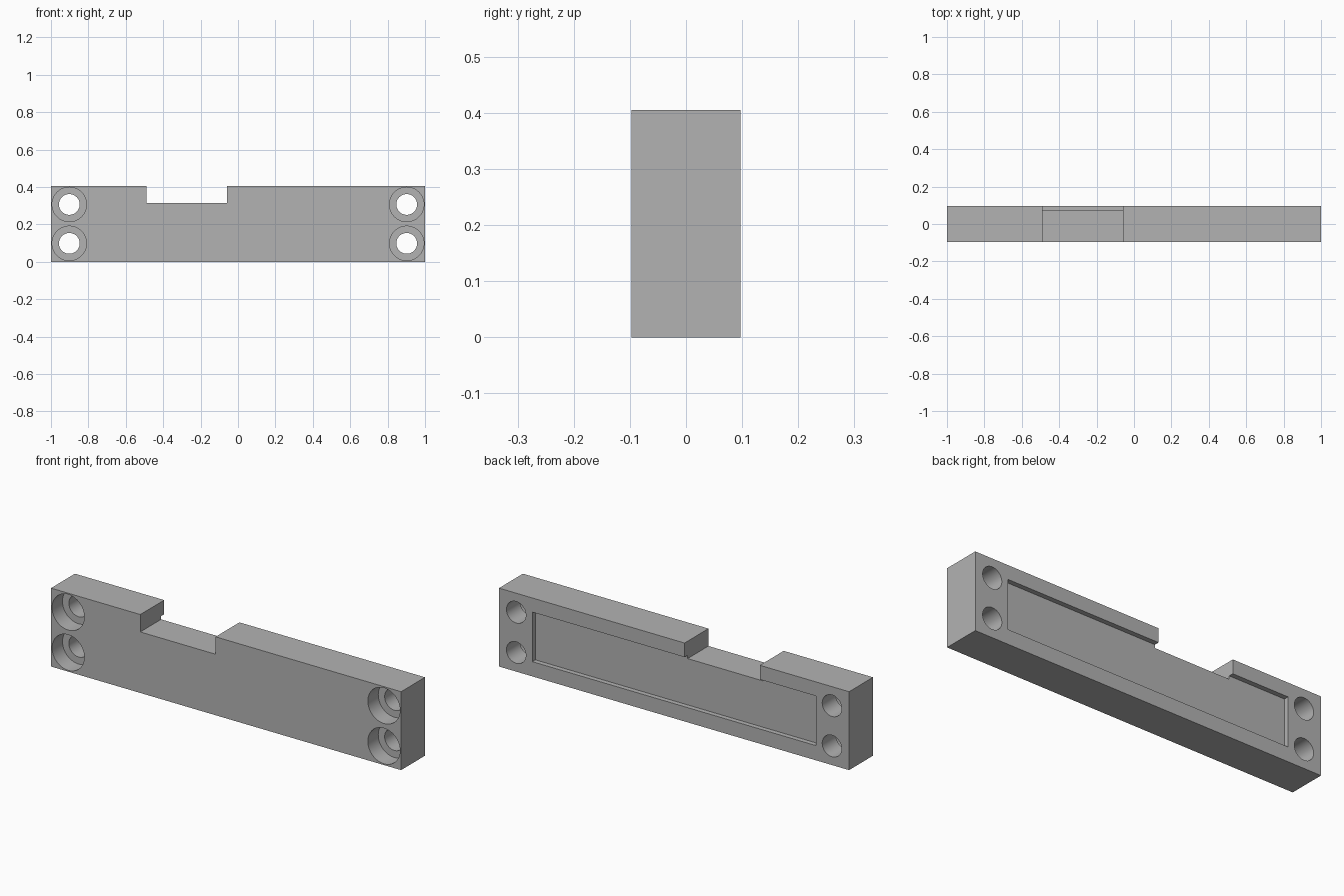
import bpy
import math

cube = bpy.data.objects.get("Cube")
if cube:
    bpy.data.objects.remove(cube, do_unlink=True)

LENGTH, DEPTH, HEIGHT = 2.0, 0.195, 0.405
FRONT, BACK = -DEPTH / 2, DEPTH / 2
OVER = 0.1  # how far cutters reach past the body

grey = bpy.data.materials.new("plain grey")
grey.use_nodes = True
colour = (0.45, 0.45, 0.45, 1)
grey.diffuse_color = colour
grey.node_tree.nodes["Principled BSDF"].inputs["Base Color"].default_value = colour


def box(name, x, y, z):
    """Box spanning the given (low, high) ranges."""
    spans = (x, y, z)
    bpy.ops.mesh.primitive_cube_add(size=1, location=[sum(s) / 2 for s in spans])
    ob = bpy.context.object
    ob.name = name
    ob.scale = [s[1] - s[0] for s in spans]
    bpy.ops.object.transform_apply(location=True, rotation=False, scale=True)
    ob.data.materials.append(grey)
    return ob


def bore(name, x, z, radius, y0, y1):
    """Cylinder along y between y0 and y1."""
    bpy.ops.mesh.primitive_cylinder_add(
        vertices=64, radius=radius, depth=y1 - y0,
        location=(x, (y0 + y1) / 2, z), rotation=(math.pi / 2, 0, 0))
    ob = bpy.context.object
    ob.name = name
    ob.data.materials.append(grey)
    return ob


def cut(target, cutter):
    """Subtract the cutter from the target, then remove it."""
    cutter.hide_render = True
    bpy.context.view_layer.objects.active = target
    mod = target.modifiers.new("cut", 'BOOLEAN')
    mod.operation = 'DIFFERENCE'
    mod.solver = 'EXACT'
    mod.object = cutter
    bpy.ops.object.modifier_apply(modifier=mod.name)
    bpy.data.objects.remove(cutter, do_unlink=True)


# Main bar
bar = box("mounting_bar", (-LENGTH / 2, LENGTH / 2), (FRONT, BACK), (0, HEIGHT))

# Shallow pocket in the back
cut(bar, box("pocket_cutter", (-0.81, 0.81), (BACK - 0.025, BACK + OVER), (0.076, 0.332)))

# Notch through the top edge
cut(bar, box("notch_cutter", (-0.49, -0.06), (FRONT - OVER, BACK + OVER), (0.315, HEIGHT + OVER)))

# Four counterbored screw holes
for side in (-1, 1):
    for level in (-1, 1):
        x, z = side * 0.902, HEIGHT / 2 + level * 0.104
        cut(bar, bore("counterbore_cutter", x, z, 0.092, FRONT - OVER, FRONT + 0.085))
        cut(bar, bore("hole_cutter", x, z, 0.0555, FRONT - OVER, BACK + OVER))

# Smooth bores, sharp edges
bpy.ops.object.select_all(action='DESELECT')
bar.select_set(True)
bpy.context.view_layer.objects.active = bar
bpy.ops.object.shade_smooth_by_angle(angle=math.radians(30))
